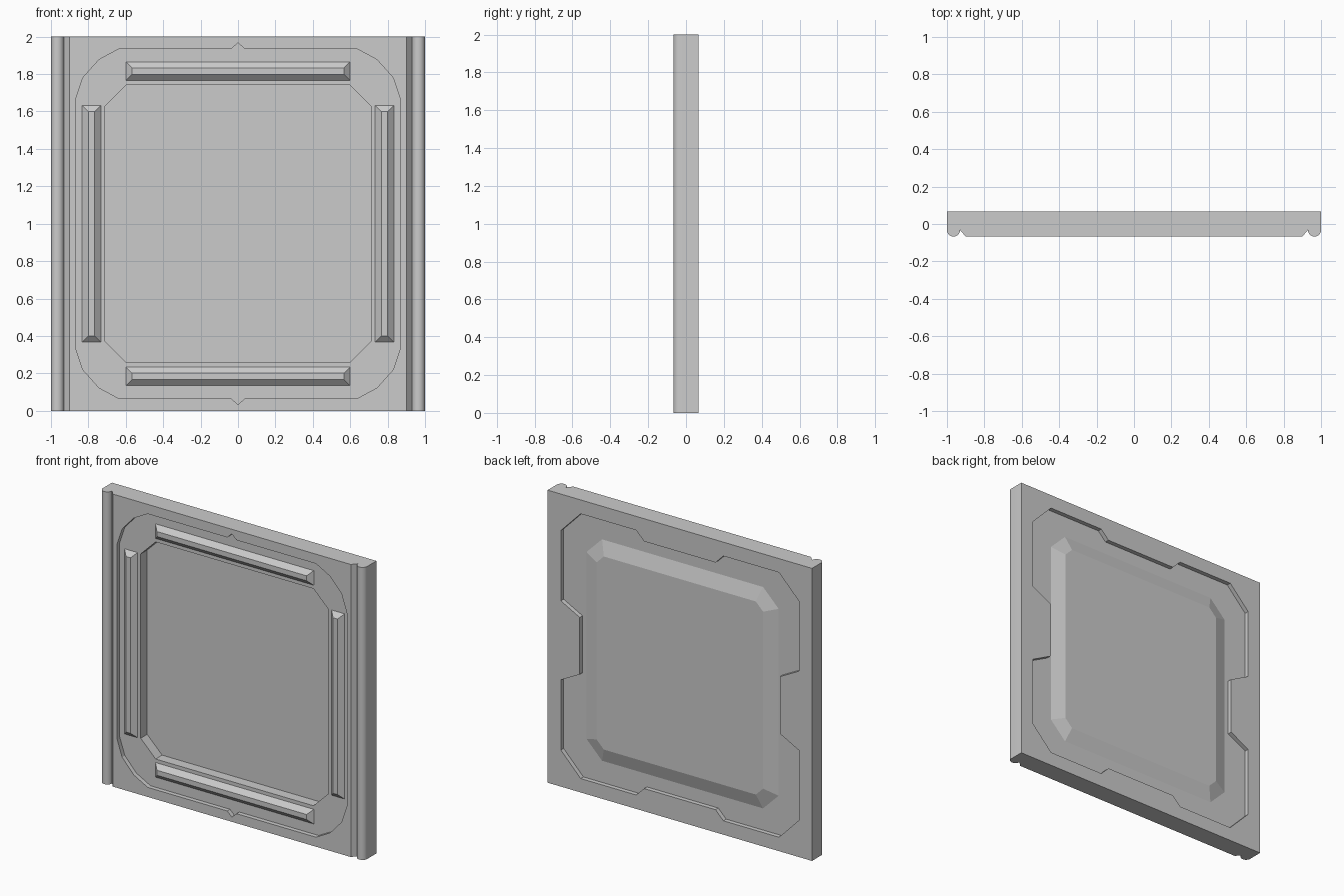
import bpy, bmesh, math

if "Cube" in bpy.data.objects:
    bpy.data.objects.remove(bpy.data.objects["Cube"])

FRONT, BACK = -0.067, 0.067
FLOOR, POCKET, BACK_FLOOR = -0.037, 0.033, 0.037


def make_object(name, bm):
    bmesh.ops.remove_doubles(bm, verts=bm.verts, dist=1e-6)
    bmesh.ops.recalc_face_normals(bm, faces=bm.faces)
    mesh = bpy.data.meshes.new(name)
    bm.to_mesh(mesh)
    bm.free()
    obj = bpy.data.objects.new(name, mesh)
    bpy.context.collection.objects.link(obj)
    return obj


def loft(name, ring_a, ring_b):
    """Solid between two matching rings of 3D points."""
    bm = bmesh.new()
    a = [bm.verts.new(p) for p in ring_a]
    b = [bm.verts.new(p) for p in ring_b]
    n = len(a)
    bm.faces.new(a)
    bm.faces.new(b[::-1])
    for i in range(n):
        j = (i + 1) % n
        bm.faces.new((a[i], b[i], b[j], a[j]))
    return make_object(name, bm)


def outline(quarter):
    """Mirror a quarter outline (right side to top centre) into a full loop about z = 1."""
    half = quarter + [(-x, z) for x, z in reversed(quarter) if x > 0]
    full = half + [(x, -z) for x, z in reversed(half)]
    return full


def at_depth(loop, y, cx=0, cz=1):
    return [(x + cx, y, z + cz) for x, z in loop]


# plate with rounded edge beads and V grooves on the front
side = [(1, BACK)]
for i in range(13):
    a = -math.pi * i / 12
    side.append((0.965 + 0.035 * math.cos(a), FRONT + 0.035 + 0.035 * math.sin(a)))
side.append((0.9, FRONT))
profile = side + [(-x, y) for x, y in reversed(side)]
plate = loft("plate", [(x, y, 0) for x, y in profile], [(x, y, 2) for x, y in profile])

# recesses cut into front and back
front_loop = outline([(0.87, 0.66), (0.83, 0.78), (0.743, 0.877), (0.636, 0.935),
                      (0.035, 0.935), (0, 0.968)])
pocket_loop = outline([(0.71, 0.63), (0.597, 0.742)])
back_loop = outline([(0.757, 0.195), (0.9, 0.27), (0.9, 0.75), (0.75, 0.905),
                     (0.33, 0.905), (0.27, 0.845)])
for name, loop, y0, y1 in (("front_recess_cutter", front_loop, -0.2, FLOOR),
                           ("pocket_cutter", pocket_loop, -0.25, POCKET),
                           ("back_recess_cutter", back_loop, BACK_FLOOR, 0.2)):
    cutter = loft(name, at_depth(loop, y0), at_depth(loop, y1))
    mod = plate.modifiers.new(name, 'BOOLEAN')
    mod.operation = 'DIFFERENCE'
    mod.solver = 'EXACT'
    mod.object = cutter
    bpy.context.view_layer.objects.active = plate
    bpy.ops.object.modifier_apply(modifier=name)
    bpy.data.objects.remove(cutter)

bpy.ops.object.select_all(action='DESELECT')
plate.select_set(True)
bpy.context.view_layer.objects.active = plate
bpy.ops.object.shade_smooth_by_angle(angle=math.radians(20))

# shallow raised pan on the back
loft("back_pan",
     at_depth(outline([(0.73, 0.64), (0.61, 0.76)]), BACK_FLOOR - 0.001),
     at_depth(outline([(0.63, 0.605), (0.575, 0.66)]), BACK))


# bevelled bars on the front
def bar(name, hx, hz, cx, cz):
    inset = 0.034
    loft(name, at_depth(outline([(hx, hz)]), FLOOR + 0.001, cx, cz),
         at_depth(outline([(hx - inset, hz - inset)]), FRONT, cx, cz))


for s, v, h in ((1, "top", "right"), (-1, "bottom", "left")):
    bar(v + "_bar", 0.6, 0.051, 0, 1 + 0.816 * s)
    bar(h + "_bar", 0.051, 0.634, 0.783 * s, 1)
